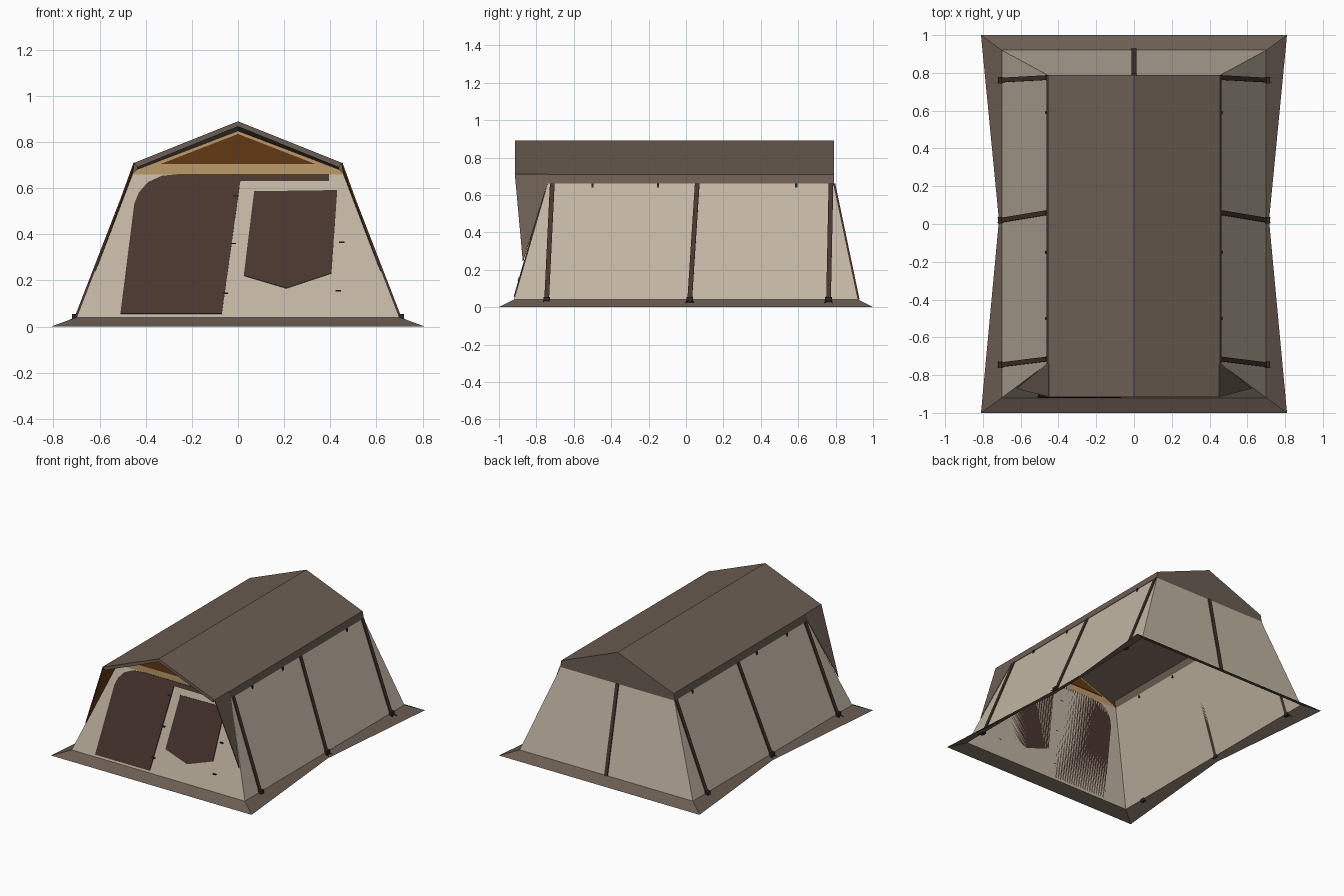
import bpy, bmesh
from mathutils import Vector

if "Cube" in bpy.data.objects:
    bpy.data.objects.remove(bpy.data.objects["Cube"], do_unlink=True)


def material(name, r, g, b):
    m = bpy.data.materials.new(name)
    m.use_nodes = True
    m.diffuse_color = (r, g, b, 1)
    bsdf = m.node_tree.nodes["Principled BSDF"]
    bsdf.inputs["Base Color"].default_value = (r, g, b, 1)
    bsdf.inputs["Roughness"].default_value = 0.9
    return m


CANVAS = material("beige canvas", 0.54, 0.47, 0.37)
BROWN = material("brown canvas", 0.15, 0.112, 0.087)
DARK = material("dark brown webbing", 0.068, 0.036, 0.028)
TAN = material("tan lining", 0.50, 0.32, 0.14)
AMBER = material("amber mesh", 0.12, 0.042, 0.006)
BLACK = material("black fastener", 0.03, 0.02, 0.016)


def mesh(name, verts, faces, mat, recalc=True):
    bm = bmesh.new()
    vs = [bm.verts.new(v) for v in verts]
    for f in faces:
        bm.faces.new([vs[i] for i in f])
    if recalc:
        bmesh.ops.recalc_face_normals(bm, faces=bm.faces[:])
    me = bpy.data.meshes.new(name)
    bm.to_mesh(me)
    bm.free()
    ob = bpy.data.objects.new(name, me)
    me.materials.append(mat)
    bpy.context.collection.objects.link(ob)
    return ob


def ring(name, lower, upper, mat):
    """Band of quads between two closed loops."""
    n = len(lower)
    faces = [(i, (i + 1) % n, n + (i + 1) % n, n + i) for i in range(n)]
    return mesh(name, lower + upper, faces, mat, False)


def plate(name, pts, normal, mat, t=0.006):
    """Thin flat panel raised along a normal."""
    off = Vector(normal).normalized() * t
    n = len(pts)
    verts = [Vector(p) for p in pts] + [Vector(p) + off for p in pts]
    faces = [tuple(range(n)), tuple(range(n, 2 * n))]
    faces += [(i, (i + 1) % n, n + (i + 1) % n, n + i) for i in range(n)]
    return mesh(name, verts, faces, mat)


def box(name, centre, size, mat):
    x, y, z = centre
    a, b, c = (s / 2 for s in size)
    pts = [(x - a, y - b, z - c), (x + a, y - b, z - c),
           (x + a, y + b, z - c), (x - a, y + b, z - c)]
    return plate(name, pts, (0, 0, 1), mat, size[2])


# Key sizes
BASE_Z, EAVE_Z, ROOF_Z, RIDGE_Z = 0.04, 0.66, 0.71, 0.89
BASE_X, EAVE_X, ROOF_X = 0.70, 0.46, 0.45
BASE_Y, FRONT_Y, BACK_Y, LIP_Y = 0.92, -0.74, 0.79, -0.915

# Sloping walls, open below
base = [(-BASE_X, -BASE_Y, BASE_Z), (BASE_X, -BASE_Y, BASE_Z),
        (BASE_X, BASE_Y, BASE_Z), (-BASE_X, BASE_Y, BASE_Z)]
eave = [(-EAVE_X, FRONT_Y, EAVE_Z), (EAVE_X, FRONT_Y, EAVE_Z),
        (EAVE_X, BACK_Y, EAVE_Z), (-EAVE_X, BACK_Y, EAVE_Z)]
ring("walls", base, eave, CANVAS)

# Ground skirt, pinched in at the middle of each side
outer = [(-0.81, -1, 0), (0.81, -1, 0), (0.715, 0.02, 0),
         (0.81, 1, 0), (-0.81, 1, 0), (-0.715, 0.02, 0)]
inner = [base[0], base[1], (BASE_X, 0.02, BASE_Z),
         base[2], base[3], (-BASE_X, 0.02, BASE_Z)]
ring("ground_skirt", outer, inner, BROWN)

# Roof slopes with hanging eave strips
section = [(EAVE_X, EAVE_Z), (ROOF_X, ROOF_Z), (0, RIDGE_Z),
           (-ROOF_X, ROOF_Z), (-EAVE_X, EAVE_Z)]
slopes = section[1:4]
n = len(slopes)
mesh("roof", [(x, LIP_Y, z) for x, z in slopes] + [(x, BACK_Y, z) for x, z in slopes],
     [(i, n + i, n + i + 1, i + 1) for i in range(n - 1)], BROWN, False)
for s, side in ((1, "left"), (-1, "right")):
    plate(side + "_eave_strip",
          [(s * EAVE_X, FRONT_Y, EAVE_Z), (s * EAVE_X, BACK_Y, EAVE_Z),
           (s * ROOF_X, BACK_Y, ROOF_Z), (s * ROOF_X, FRONT_Y, ROOF_Z)],
          (s, 0, 0), BROWN, 0.004)
mesh("back_gable", [(x, BACK_Y, z) for x, z in section], [tuple(range(5))], BROWN, False)

# Porch roof edge and its lining back to the front gable
lip = [(ROOF_X, LIP_Y, ROOF_Z), (0, LIP_Y, RIDGE_Z), (-ROOF_X, LIP_Y, ROOF_Z)]
under = [(0.437, LIP_Y, 0.69), (0, LIP_Y, 0.867), (-0.437, LIP_Y, 0.69)]
gable_top = [(0.44, FRONT_Y, 0.68), (0, FRONT_Y, 0.848), (-0.44, FRONT_Y, 0.68)]
mesh("porch_edge_and_lining", lip + under + gable_top,
     [(i, i + 1, i + 4, i + 3) for i in (0, 1, 3, 4)], BROWN, False)

# Front gable with mesh vent showing on both sides
mesh("front_gable", [eave[0], eave[1]] + gable_top, [(0, 1, 2, 3, 4)], TAN, False)
plate("gable_vent", [(-0.335, FRONT_Y + 0.004, 0.705), (0.335, FRONT_Y + 0.004, 0.705),
                     (0, FRONT_Y + 0.004, 0.835)], (0, -1, 0), AMBER, 0.008)

# Porch wings, brown outside and amber inside
for s, side in ((1, "left"), (-1, "right")):
    wing = [(s * ROOF_X, LIP_Y, ROOF_Z), (s * 0.62, -0.872, 0.24),
            (s * EAVE_X, FRONT_Y, EAVE_Z), (s * ROOF_X, FRONT_Y, ROOF_Z)]
    plate(side + "_porch_wing", wing, (s * 0.62, 0, 0.24), BROWN, 0.003)
    plate(side + "_wing_lining", wing, (-s * 0.62, 0, -0.24), AMBER, 0.003)

# Front door and window panels lying on the sloping front
FRONT_N = (0, BASE_Z - EAVE_Z, FRONT_Y + BASE_Y)


def on_front(x, z):
    t = (z - BASE_Z) / (EAVE_Z - BASE_Z)
    return (x, -BASE_Y + t * (FRONT_Y + BASE_Y), z)


door = [(-0.51, 0.055), (-0.07, 0.055), (0.01, 0.63), (0.395, 0.63), (0.395, 0.66),
        (-0.25, 0.66), (-0.33, 0.652), (-0.39, 0.625), (-0.43, 0.58), (-0.45, 0.53)]
window = [(0.07, 0.585), (0.025, 0.22), (0.21, 0.165), (0.405, 0.23), (0.43, 0.59)]
plate("front_door", [on_front(x, z) for x, z in door], FRONT_N, DARK)
plate("front_window", [on_front(x, z) for x, z in window], FRONT_N, DARK)
for x, z in ((-0.01, 0.565), (-0.02, 0.36), (-0.055, 0.145), (0.45, 0.365), (0.435, 0.155)):
    px, py, pz = on_front(x, z)
    box("front_toggle", (px, py - 0.006, pz), (0.024, 0.012, 0.006), BLACK)

# Side straps with pegs, and toggles under the eaves
W = 0.0125
for s, side in ((1, "left"), (-1, "right")):
    for top, low in ((-0.715, -0.745), (0.06, 0.02), (0.775, 0.762)):
        plate(side + "_strap",
              [(s * EAVE_X, top - W, EAVE_Z), (s * EAVE_X, top + W, EAVE_Z),
               (s * BASE_X, low + W, BASE_Z), (s * BASE_X, low - W, BASE_Z)],
              (s * 0.62, 0, 0.24), DARK, 0.008)
        box(side + "_strap_peg", (s * 0.708, low, 0.04), (0.022, 0.035, 0.03), BLACK)
        for d in (-1, 1):
            plate(side + "_peg_tail",
                  [(s * 0.71, low - 0.003, 0.035), (s * 0.71, low + 0.003, 0.035),
                   (s * 0.735, low + d * 0.022, 0.022)], (0, 0, 1), BLACK, 0.005)
    for y in (-0.5, -0.15, 0.59):
        box(side + "_eave_toggle", (s * 0.466, y, 0.65), (0.01, 0.012, 0.022), BLACK)

# Back strap
plate("back_strap", [(-W, BACK_Y, EAVE_Z), (W, BACK_Y, EAVE_Z),
                     (W, BASE_Y, BASE_Z), (-W, BASE_Y, BASE_Z)],
      (0, EAVE_Z - BASE_Z, BASE_Y - BACK_Y), DARK, 0.008)
